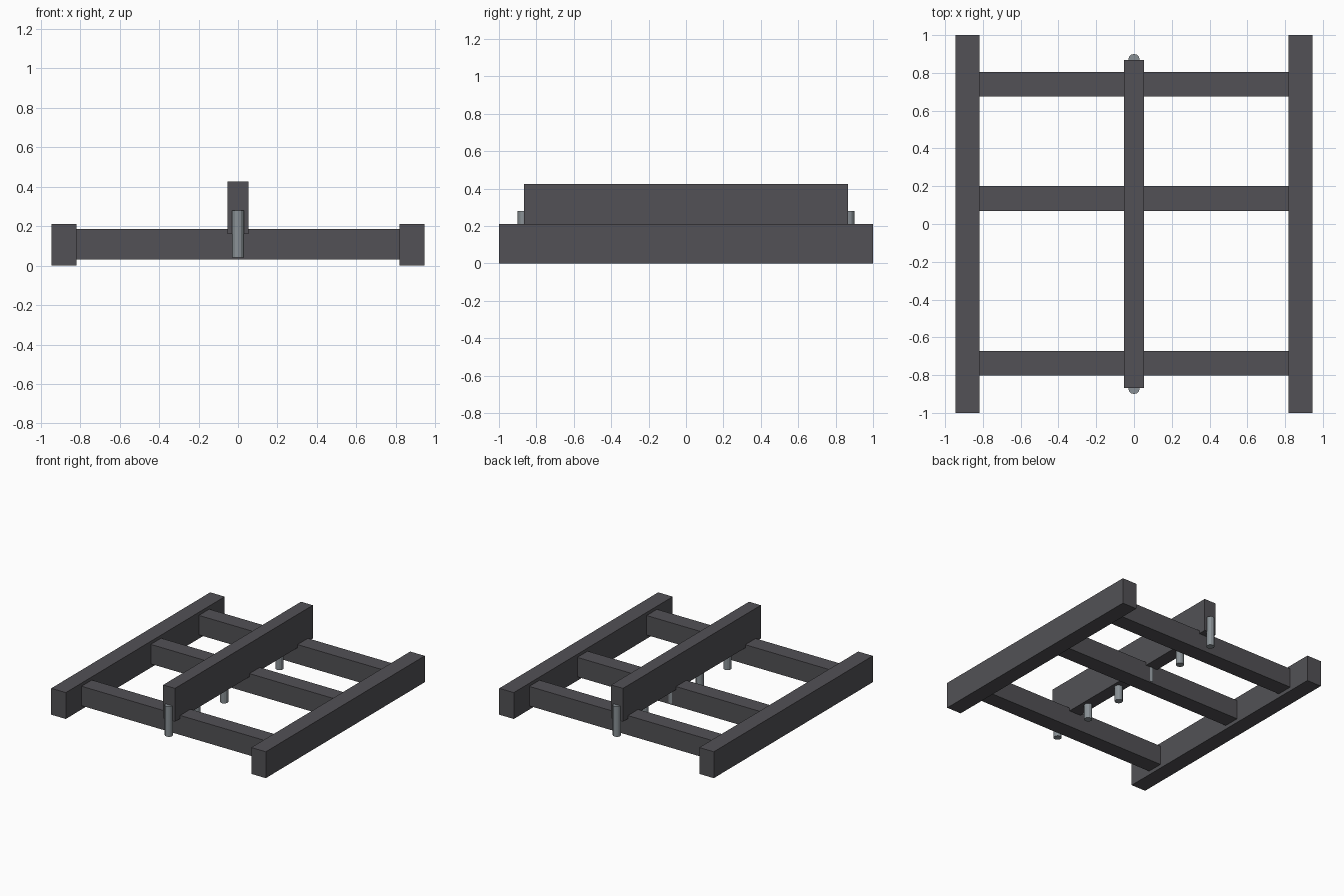
import bpy

if "Cube" in bpy.data.objects:
    bpy.data.objects.remove(bpy.data.objects["Cube"])


def material(name, rgb):
    m = bpy.data.materials.new(name)
    m.diffuse_color = (*rgb, 1)
    m.use_nodes = True
    m.node_tree.nodes["Principled BSDF"].inputs["Base Color"].default_value = m.diffuse_color
    return m


dark = material("dark grey", (0.085, 0.083, 0.092))
steel = material("steel grey", (0.25, 0.28, 0.30))


def box(name, x0, x1, y0, y1, z0, z1):
    bpy.ops.mesh.primitive_cube_add(
        size=1, location=((x0 + x1) / 2, (y0 + y1) / 2, (z0 + z1) / 2))
    o = bpy.context.object
    o.name = name
    o.scale = (x1 - x0, y1 - y0, z1 - z0)
    bpy.ops.object.transform_apply(location=False, rotation=False, scale=True)
    o.data.materials.append(dark)


# side rails
box("left_rail", -0.945, -0.817, -1, 1, 0, 0.21)
box("right_rail", 0.817, 0.945, -1, 1, 0, 0.21)

# cross bars between the rails
for name, y in (("front", -0.737), ("middle", 0.135), ("back", 0.74)):
    box(name + "_crossbar", -0.82, 0.82, y - 0.065, y + 0.065, 0.03, 0.185)

# raised centre beam
box("centre_beam", -0.052, 0.052, -0.867, 0.867, 0.16, 0.425)

# evenly spaced pins under the beam
for i in range(6):
    bpy.ops.mesh.primitive_cylinder_add(
        vertices=12, radius=0.03, depth=0.24,
        location=(0, -0.87 + 0.348 * i, 0.16))
    pin = bpy.context.object
    pin.name = f"pin_{i + 1}"
    pin.data.materials.append(steel)
